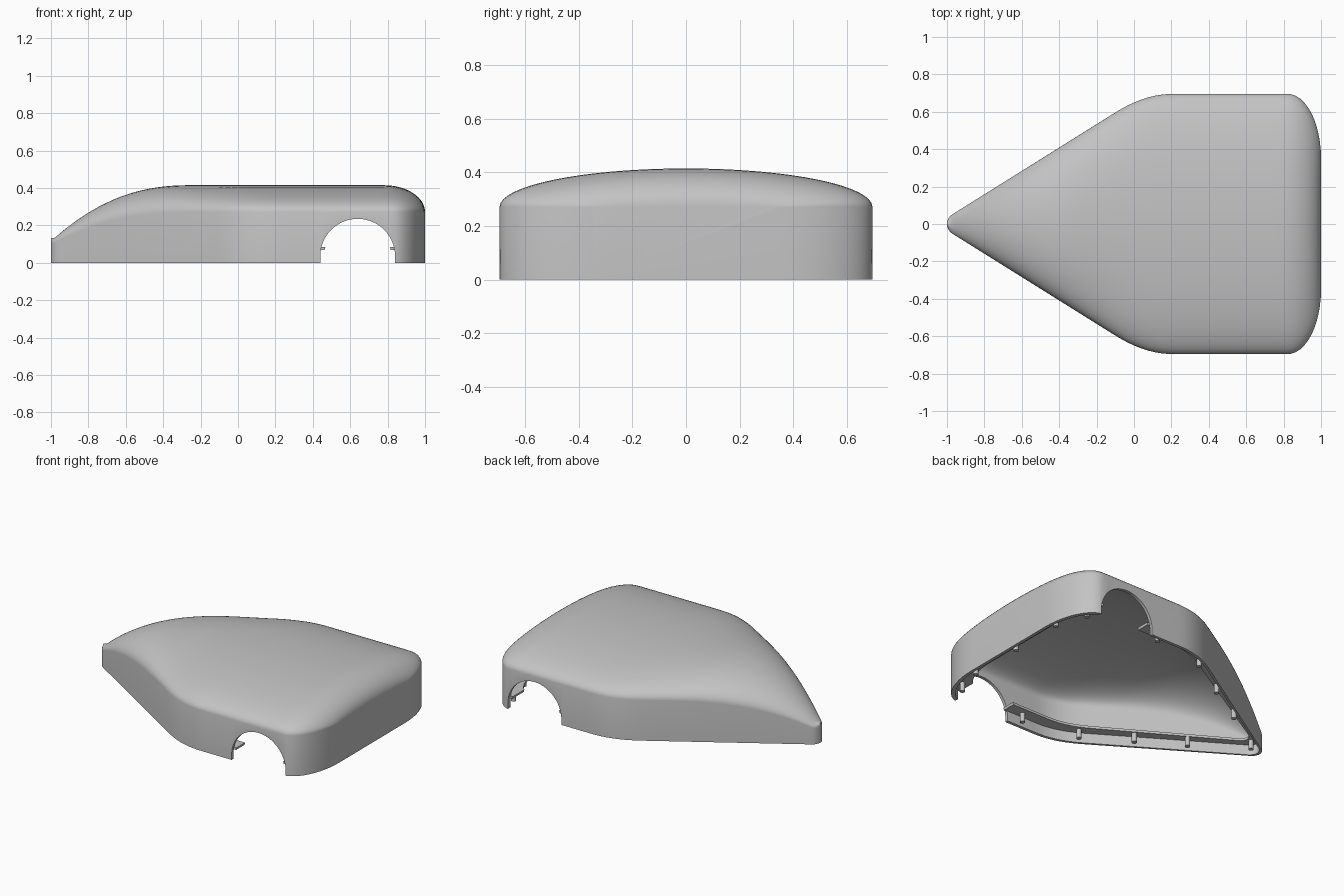
import bpy
import bmesh
from math import sin, cos, pi, sqrt, radians

if "Cube" in bpy.data.objects:
    bpy.data.objects.remove(bpy.data.objects["Cube"])

grey = bpy.data.materials.new("plain grey")
grey.use_nodes = True
grey.diffuse_color = (0.55, 0.55, 0.55, 1)
grey.node_tree.nodes["Principled BSDF"].inputs["Base Color"].default_value = (0.55, 0.55, 0.55, 1)


def half_width(x):
    """Plan outline: round nose, straight taper, parallel sides, round tail."""
    if x < -0.972:
        return max(0.01, sqrt(max(0, 0.06 ** 2 - (x + 0.94) ** 2)))
    if x < -0.09:
        return 0.051 + 0.625 * (x + 0.972)
    if x < 0.21:
        s = x + 0.09
        return 0.602 + 0.625 * s - 0.625 * s * s / 0.6
    if x < 0.82:
        return 0.696
    return 0.35 + 0.346 * sqrt(max(0, 1 - ((x - 0.82) / 0.18) ** 2))


def slope(x):
    return (max(0, -0.25 - x) / 0.75) ** 2.3


def wall_top(x):
    return 0.272 - 0.172 * slope(x)


def crown(x):
    if x > 0.78:
        return 0.272 + 0.143 * sqrt(max(0, 1 - ((x - 0.78) / 0.22) ** 2))
    return max(0.132, 0.415 - 0.3 * slope(x))


# Stations along the length, closer together at the nose and tail
stations = [-1 + 0.1 * (i / 8) ** 2 for i in range(8)]
stations += [-0.9 + 1.72 * i / 44 for i in range(44)]
stations += [0.82 + 0.18 * sin(pi / 2 * i / 12) for i in range(13)]


def finish(name, bm, smooth=True):
    bmesh.ops.recalc_face_normals(bm, faces=bm.faces)
    mesh = bpy.data.meshes.new(name)
    bm.to_mesh(mesh)
    bm.free()
    obj = bpy.data.objects.new(name, mesh)
    bpy.context.collection.objects.link(obj)
    mesh.materials.append(grey)
    return obj


def bridge(bm, rings, closed=False):
    """Join rings of vertices with quads, capping the ends if not closed."""
    n = len(rings[0])
    pairs = list(zip(rings, rings[1:]))
    if closed:
        pairs.append((rings[-1], rings[0]))
    for a, b in pairs:
        for i in range(n):
            j = (i + 1) % n
            bm.faces.new((a[i], a[j], b[j], b[i]))
    if not closed:
        bm.faces.new(rings[0])
        bm.faces.new(rings[-1])


def domed_body(name, scale, bottom):
    bm = bmesh.new()
    sx, sy, sz = scale
    rings = []
    steps = 32
    for x in stations:
        w, e, c = half_width(x), wall_top(x), crown(x)
        pts = [(-w * cos(pi * i / steps), e + (c - e) * sin(pi * i / steps))
               for i in range(steps + 1)]
        ring = [bm.verts.new((x * sx, -w * sy, bottom))]
        ring += [bm.verts.new((x * sx, y * sy, z * sz)) for y, z in pts]
        ring.append(bm.verts.new((x * sx, w * sy, bottom)))
        rings.append(ring)
    bridge(bm, rings)
    return finish(name, bm)


def arch_cutter(name, radius):
    bm = bmesh.new()
    outline = [(0.64 + radius, -0.1)]
    outline += [(0.64 + radius * cos(pi * i / 40), 0.035 + radius * sin(pi * i / 40))
                for i in range(41)]
    outline.append((0.64 - radius, -0.1))
    bridge(bm, [[bm.verts.new((x, y, z)) for x, z in outline] for y in (-1, 1)])
    return finish(name, bm)


def cut(target, cutter):
    mod = target.modifiers.new("cut", 'BOOLEAN')
    mod.operation = 'DIFFERENCE'
    mod.solver = 'EXACT'
    mod.object = cutter
    bpy.context.view_layer.update()
    bpy.ops.object.select_all(action='DESELECT')
    target.select_set(True)
    bpy.context.view_layer.objects.active = target
    bpy.ops.object.modifier_apply(modifier=mod.name)
    bpy.data.objects.remove(cutter)


# Hollow body shell with a wheel arch on each side
shell = domed_body("body_shell", (1, 1, 1), 0)
cut(shell, domed_body("hollow_cutter", (0.98, 0.971, 0.95), -0.05))
cut(shell, arch_cutter("arch_cutter", 0.2))

# Mounting flange running round the inside of the wall
plan = [(x, -half_width(x)) for x in stations]
plan += [(x, half_width(x)) for x in reversed(stations)]
bm = bmesh.new()
loops = []
for sx, sy, z in ((0.985, 0.98, 0.068), (0.985, 0.98, 0.084),
                  (0.9, 0.85, 0.084), (0.9, 0.85, 0.068)):
    loops.append([bm.verts.new((x * sx, y * sy, z)) for x, y in plan])
bridge(bm, loops, closed=True)
flange = finish("mounting_flange", bm)
cut(flange, arch_cutter("flange_cutter", 0.18))

# Small pegs hanging from the flange, mirrored across the centre line
side_pegs = [(0.35, 0.64), (-0.04, 0.57), (-0.33, 0.39), (-0.61, 0.22),
             (0.94, 0.38), (0.87, 0.59)]
spots = [(x, y * s) for x, y in side_pegs for s in (-1, 1)]
spots += [(-0.93, 0), (0.94, 0)]
pegs = []
for i, (x, y) in enumerate(spots):
    bpy.ops.mesh.primitive_cylinder_add(vertices=20, radius=0.016, depth=0.064,
                                        location=(x, y, 0.04))
    peg = bpy.context.object
    peg.name = f"peg_{i + 1}"
    peg.data.materials.append(grey)
    pegs.append(peg)

# Smooth shading with sharp edges kept
bpy.ops.object.select_all(action='DESELECT')
for obj in [shell, flange] + pegs:
    obj.select_set(True)
bpy.context.view_layer.objects.active = shell
bpy.ops.object.shade_smooth_by_angle(angle=radians(35))
